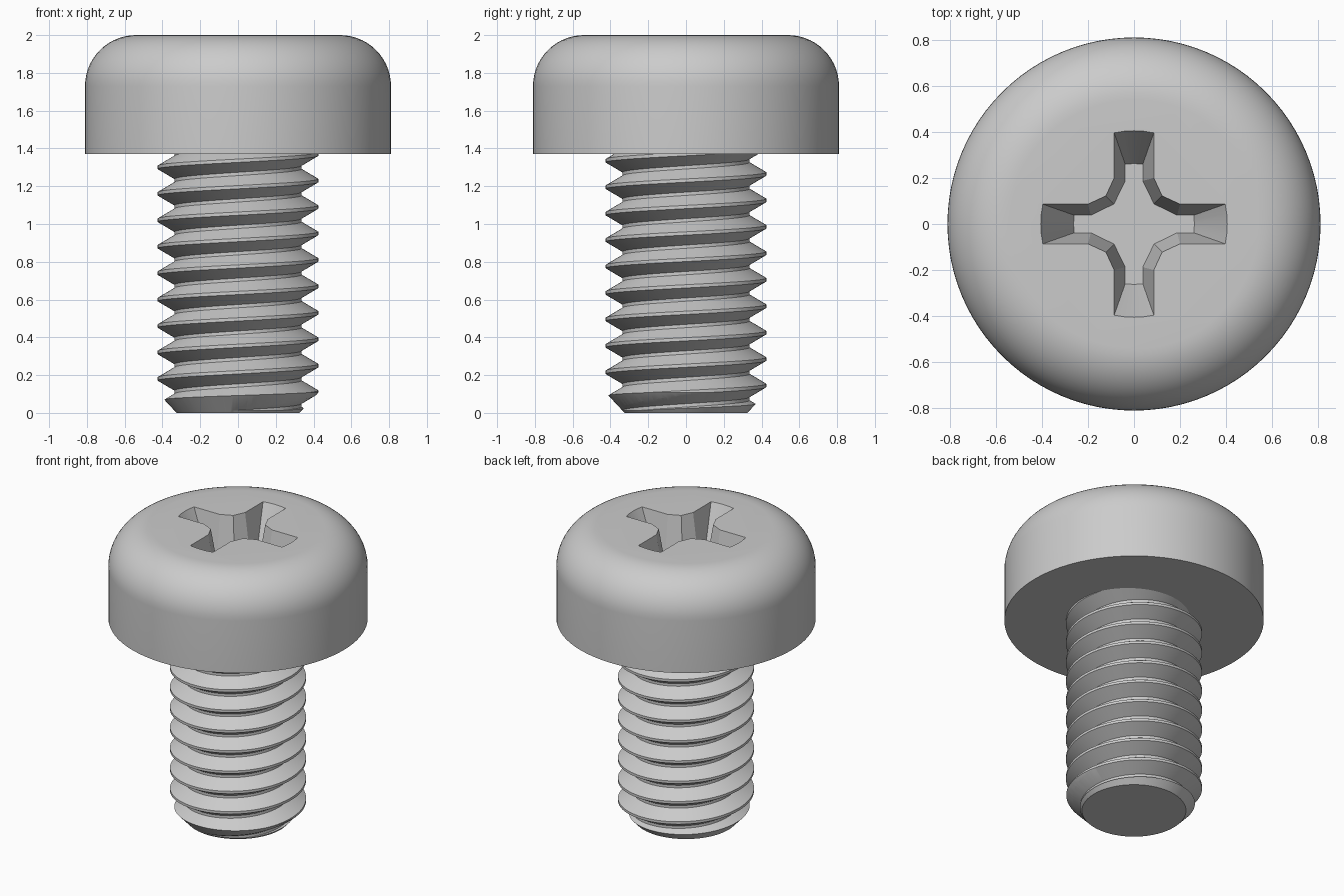
import bpy, bmesh
from math import sin, cos, pi, radians, sqrt

cube = bpy.data.objects.get("Cube")
if cube:
    bpy.data.objects.remove(cube, do_unlink=True)

HEAD_R, HEAD_Z, TOP, FILLET = 0.81, 1.37, 2.0, 0.27
CREST_R, ROOT_R, PITCH, PHASE = 0.425, 0.336, 0.14, 0.11
SEGS = 96

steel = bpy.data.materials.new("steel grey")
steel.use_nodes = True
GREY = (0.6, 0.6, 0.6, 1)
steel.diffuse_color = GREY
steel.node_tree.nodes["Principled BSDF"].inputs["Base Color"].default_value = GREY


def finish(name, bm):
    bmesh.ops.recalc_face_normals(bm, faces=bm.faces)
    mesh = bpy.data.meshes.new(name)
    bm.to_mesh(mesh)
    bm.free()
    mesh.materials.append(steel)
    ob = bpy.data.objects.new(name, mesh)
    bpy.context.collection.objects.link(ob)
    return ob


def loft(name, rings):
    """Closed solid through stacked rings of points."""
    bm = bmesh.new()
    loops = [[bm.verts.new(p) for p in ring] for ring in rings]
    n = len(loops[0])
    for a, b in zip(loops, loops[1:]):
        for i in range(n):
            j = (i + 1) % n
            bm.faces.new((a[i], a[j], b[j], b[i]))
    bm.faces.new(loops[0][::-1])
    bm.faces.new(loops[-1])
    return finish(name, bm)


def lathe(name, profile):
    angles = [2 * pi * i / SEGS for i in range(SEGS)]
    return loft(name, [[(r * cos(a), r * sin(a), z) for a in angles] for r, z in profile])


def boolean(ob, cutter, operation):
    mod = ob.modifiers.new("cut", 'BOOLEAN')
    mod.operation, mod.object, mod.solver = operation, cutter, 'EXACT'
    bpy.context.view_layer.objects.active = ob
    bpy.ops.object.modifier_apply(modifier=mod.name)
    bpy.data.objects.remove(cutter, do_unlink=True)


def smooth(ob, angle):
    bpy.ops.object.select_all(action='DESELECT')
    ob.select_set(True)
    bpy.context.view_layer.objects.active = ob
    bpy.ops.object.shade_smooth_by_angle(angle=radians(angle))


# Rounded head
arc = [radians(90 * i / 14) for i in range(15)]
head = lathe("screw_head", [(HEAD_R, HEAD_Z)] + [
    (HEAD_R - FILLET + FILLET * cos(a), TOP - FILLET + FILLET * sin(a)) for a in arc])


# Tapered cross recess
def cross(half, reach, neck, corner, z):
    quarter = [(neck, -half)]
    for k in range(-2, 3):
        y = half * k / 2
        quarter.append((sqrt(reach ** 2 - y ** 2), y))
    quarter += [(neck, half), (corner, corner)]
    ring = []
    for x, y in quarter:
        ring.append((x, y, z))
    for _ in range(3):
        ring += [(-y, x, z) for x, y, _z in ring[-len(quarter):]]
    return ring


recess = loft("recess_cutter", [
    cross(0.038, 0.262, 0.187, 0.087, TOP - 0.29),
    cross(0.086, 0.405, 0.2, 0.122, TOP),
    cross(0.086, 0.405, 0.2, 0.122, TOP + 0.05)])
boolean(head, recess, 'DIFFERENCE')
smooth(head, 20)

# Threaded shank: columns of one repeating profile, each column raised along the helix
flat = PITCH / 16
tooth = [(CREST_R, -flat), (CREST_R, flat),
         (ROOT_R, PITCH / 2 - flat), (ROOT_R, PITCH / 2 + flat)]
TURNS = 15
bm = bmesh.new()
columns = []
for i in range(SEGS):
    a = 2 * pi * i / SEGS
    base = PHASE - 3 * PITCH + PITCH * i / SEGS
    columns.append([bm.verts.new((r * cos(a), r * sin(a), base + PITCH * t + z))
                    for t in range(TURNS) for r, z in tooth])
for i in range(SEGS):
    a, b = columns[i], columns[(i + 1) % SEGS]
    shift = len(tooth) if i == SEGS - 1 else 0
    for j in range(len(a) - 1 - shift):
        bm.faces.new((a[j], b[j + shift], b[j + shift + 1], a[j + 1]))
for z, up in ((-0.06, -1), (HEAD_Z + 0.08, 1)):
    bmesh.ops.bisect_plane(bm, geom=bm.verts[:] + bm.edges[:] + bm.faces[:],
                           plane_co=(0, 0, z), plane_no=(0, 0, up), clear_outer=True)
    rim = [e for e in bm.edges if e.is_boundary and all(abs(v.co.z - z) < 1e-4 for v in e.verts)]
    bmesh.ops.contextual_create(bm, geom=rim)
shank = finish("threaded_shank", bm)

# Chamfered tip and trimmed ends
envelope = lathe("shank_envelope", [(0.325, 0), (0.465, 0.15), (0.465, HEAD_Z + 0.01)])
boolean(shank, envelope, 'INTERSECT')
smooth(shank, 25)
